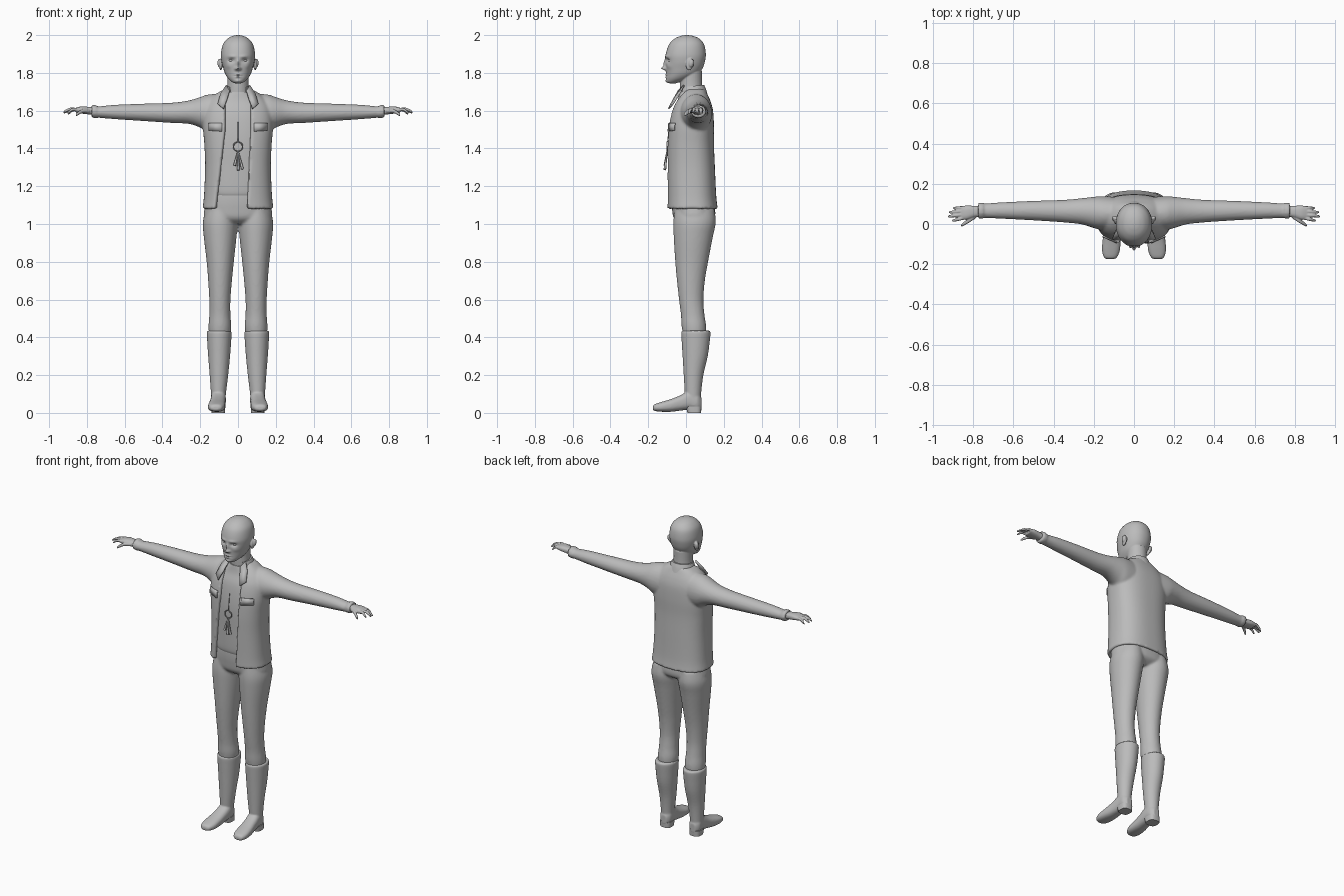
import bpy, bmesh, math
from mathutils import Vector, Matrix

cube = bpy.data.objects.get("Cube")
if cube:
    bpy.data.objects.remove(cube)

grey = bpy.data.materials.new("plain grey")
grey.use_nodes = True
COLOUR = (0.5, 0.5, 0.5, 1)
grey.diffuse_color = COLOUR
grey.node_tree.nodes["Principled BSDF"].inputs["Base Color"].default_value = COLOUR


def spline(rings, steps):
    """Smoothly interpolate a list of tuples."""
    out = []
    for i in range(len(rings) - 1):
        p0, p1, p2 = rings[max(i - 1, 0)], rings[i], rings[i + 1]
        p3 = rings[min(i + 2, len(rings) - 1)]
        for s in range(steps):
            t = s / steps
            out.append([b + t * (c - a) / 2 + t * t * (a - 2.5 * b + 2 * c - d / 2)
                        + t ** 3 * (1.5 * (b - c) + (d - a) / 2)
                        for a, b, c, d in zip(p0, p1, p2, p3)])
    return out + [list(rings[-1])]


def power(v, e):
    return math.copysign(abs(v) ** (2 / e), v)


def loft(bm, rings, axis="z", e=2.0, n=32, steps=5, side=1, opening=None, thick=0.022):
    """Skin oval sections (t, a0, a1, b0, b1) along an axis; an opening makes a C-shaped wall."""
    rows = []
    for t, a0, a1, b0, b1 in spline(rings, steps):
        ca, cb, ra, rb = (a0 + a1) / 2, (b0 + b1) / 2, (a1 - a0) / 2, (b1 - b0) / 2

        def arc(inset, lo, hi, count):
            return [(ca + (ra - inset) * power(math.cos(u), e), cb + (rb - inset) * power(math.sin(u), e))
                    for u in (lo + (hi - lo) * k / count for k in range(count + 1))]
        if opening:
            left, right = (math.asin(min(w / ra, 0.95) ** (e / 2)) for w in opening(t))
            lo, hi = left - math.pi / 2, 1.5 * math.pi - right
            section = arc(0, lo, hi, n) + arc(thick, lo, hi, n)[::-1]
        else:
            section = arc(0, 0, 2 * math.pi, n)[:-1]
        place = {"z": lambda a, b: (a * side, b, t), "x": lambda a, b: (t * side, a, b),
                 "y": lambda a, b: (a * side, t, b)}[axis]
        rows.append([bm.verts.new(place(a, b)) for a, b in section])
    m = len(rows[0])
    faces = [bm.faces.new((r[i], r[(i + 1) % m], q[(i + 1) % m], q[i]))
             for r, q in zip(rows, rows[1:]) for i in range(m)]
    faces += [bm.faces.new(rows[0][::-1]), bm.faces.new(rows[-1])]
    bmesh.ops.recalc_face_normals(bm, faces=faces)
    return [v for r in rows for v in r]


def ball(bm, centre, size, tilt=0):
    mat = Matrix.Translation(centre) @ Matrix.Rotation(tilt, 4, "X") @ Matrix.Diagonal((*size, 1))
    bmesh.ops.create_uvsphere(bm, u_segments=24, v_segments=16, radius=1, matrix=mat)


def finish(bm, name, voxel=0, smooth=0, mirror=False, angle=50):
    mesh = bpy.data.meshes.new(name)
    bm.to_mesh(mesh)
    bm.free()
    ob = bpy.data.objects.new(name, mesh)
    bpy.context.collection.objects.link(ob)
    mesh.materials.append(grey)
    bpy.ops.object.select_all(action="DESELECT")
    ob.select_set(True)
    bpy.context.view_layer.objects.active = ob
    bpy.ops.object.shade_smooth_by_angle(angle=math.radians(angle))
    if mirror:
        ob.modifiers.new("mirror", "MIRROR")
    if voxel:
        mod = ob.modifiers.new("blend", "REMESH")
        mod.mode, mod.voxel_size, mod.use_smooth_shade = "VOXEL", voxel, True
    if smooth:
        mod = ob.modifiers.new("smooth", "SMOOTH")
        mod.factor, mod.iterations = 0.5, smooth
    return ob


def plate(name, points, thick=0.008, mirror=True):
    bm = bmesh.new()
    bm.faces.new([bm.verts.new(p) for p in points])
    ob = finish(bm, name, mirror=mirror)
    mod = ob.modifiers.new("thickness", "SOLIDIFY")
    mod.thickness, mod.offset = thick, 0
    return ob


# Head: skull and jaw, sculpted face, neck, ears
bm = bmesh.new()
skull = loft(bm, [(1.745, -.018, .018, -.09, -.05), (1.752, -.032, .032, -.1, -.03),
                  (1.77, -.052, .052, -.104, .02), (1.795, -.068, .068, -.104, .065),
                  (1.825, -.078, .078, -.106, .088), (1.86, -.087, .087, -.108, .1),
                  (1.9, -.09, .09, -.107, .105), (1.95, -.08, .08, -.09, .096),
                  (1.98, -.057, .057, -.062, .072), (1.995, -.03, .03, -.03, .04),
                  (2, -.005, .005, -.003, .01)], n=96, steps=8, e=2.15)
# (x, z, spread x, spread z, push in y): sockets, brow, nose, nostrils, lips, mouth line, chin
BUMPS = [(.036, 1.866, .016, .010, .013), (.03, 1.887, .022, .007, -.005),
         (0, 1.848, .008, .022, -.013), (0, 1.824, .011, .009, -.025), (.012, 1.821, .006, .006, -.008),
         (0, 1.791, .018, .004, -.008), (0, 1.778, .015, .004, -.007), (0, 1.785, .022, .002, .005),
         (0, 1.757, .018, .009, -.007), (.05, 1.835, .016, .014, -.004)]
for v in skull:
    if v.co.y < -.03:
        v.co.y += sum(d * math.exp(-((abs(v.co.x) - x) / sx) ** 2 - ((v.co.z - z) / sz) ** 2)
                      for x, z, sx, sz, d in BUMPS)
loft(bm, [(1.62, -.08, .08, -.03, .1), (1.68, -.062, .062, -.03, .09),
          (1.74, -.056, .056, -.032, .085), (1.81, -.058, .058, -.03, .085)])
for s in (-1, 1):
    ball(bm, (.091 * s, .02, 1.845), (.009, .02, .032), -.2)
    ball(bm, (.1 * s, .028, 1.852), (.009, .013, .022), -.2)
finish(bm, "head", voxel=.0035, smooth=3)

bm = bmesh.new()
ball(bm, (.036, -.078, 1.866), (.015, .015, .011))
finish(bm, "eyes", mirror=True)

# Shirt under the jacket
bm = bmesh.new()
loft(bm, [(1.15, -.15, .15, -.078, .13), (1.18, -.158, .158, -.084, .135), (1.3, -.158, .158, -.086, .13),
          (1.45, -.165, .165, -.086, .128), (1.58, -.155, .155, -.07, .12),
          (1.65, -.115, .115, -.045, .1), (1.69, -.072, .072, -.036, .092), (1.7, -.062, .062, -.034, .09)],
     e=2.4, n=48)
finish(bm, "shirt")

# Open jacket with sleeves
bm = bmesh.new()


def front_gap(z):
    k = min(max((z - 1.08) / .42, 0), 1)
    return .05 + .022 * k, .125 - .053 * k


loft(bm, [(1.08, -.188, .188, -.1, .168), (1.15, -.18, .18, -.1, .16), (1.3, -.174, .174, -.102, .153),
          (1.42, -.178, .178, -.102, .148), (1.52, -.186, .186, -.095, .148),
          (1.6, -.18, .18, -.078, .143), (1.65, -.155, .155, -.056, .13),
          (1.69, -.113, .113, -.03, .112), (1.715, -.07, .07, -.02, .1)],
     e=2.5, n=72, opening=front_gap)
for s in (-1, 1):
    loft(bm, [(.1, -.03, .135, 1.47, 1.69), (.16, -.03, .138, 1.485, 1.685), (.2, -.02, .135, 1.51, 1.672),
              (.26, -.002, .128, 1.53, 1.654), (.35, .008, .12, 1.535, 1.642),
              (.5, .018, .115, 1.545, 1.637), (.65, .026, .108, 1.555, 1.631),
              (.745, .03, .102, 1.563, 1.622), (.75, .027, .106, 1.56, 1.63), (.775, .027, .105, 1.563, 1.63)],
         axis="x", side=s)
finish(bm, "jacket", voxel=.0075, smooth=3)

# Collar band, collar points and pocket flaps
bm = bmesh.new()
loft(bm, [(1.67, -.088, .088, -.035, .118), (1.71, -.074, .074, -.035, .106), (1.735, -.064, .064, -.033, .096)],
     n=48, opening=lambda z: (.045, .045), thick=.01)
for v in bm.verts:
    v.co.z += .1 * (v.co.y - .08)
finish(bm, "collar_band")
plate("collar_points", [(.044, -.04, 1.705), (.06, -.068, 1.655), (.077, -.092, 1.61),
                        (.107, -.07, 1.635), (.092, -.035, 1.69), (.062, -.01, 1.735)])
plate("pocket_flaps", [(.085, -.094, 1.49), (.155, -.062, 1.495), (.155, -.06, 1.535), (.085, -.09, 1.535)])

# Pendant: ring, cord and tassels
bpy.ops.mesh.primitive_torus_add(major_radius=.024, minor_radius=.003, major_segments=32, minor_segments=8,
                                 location=(0, -.1, 1.41), rotation=(math.pi / 2, 0, 0))
ring = bpy.context.object
ring.name = "pendant_ring"
ring.data.materials.append(grey)
bpy.ops.object.shade_smooth()


def rod(bm, a, b, r0, r1):
    a, b = Vector(a), Vector(b)
    mat = Matrix.Translation((a + b) / 2) @ (b - a).to_track_quat("Z", "Y").to_matrix().to_4x4()
    bmesh.ops.create_cone(bm, cap_ends=True, segments=10, radius1=r0, radius2=r1,
                          depth=(b - a).length, matrix=mat)


bm = bmesh.new()
rod(bm, (0, -.086, 1.54), (0, -.098, 1.434), .002, .002)
for x, z in ((-.018, 1.31), (.002, 1.285), (.024, 1.29)):
    rod(bm, (0, -.1, 1.388), (x, -.112, z), .003, .007)
finish(bm, "pendant_tassels")

# Hands: palm, four fingers and thumb
bm = bmesh.new()
loft(bm, [(.75, .035, .09, 1.575, 1.615), (.79, .034, .09, 1.58, 1.62),
          (.83, .022, .092, 1.585, 1.622), (.86, .022, .088, 1.59, 1.615)], axis="x", e=2.5)


def finger(start, end, r):
    def section(k, w):
        x, y, z = Vector(start).lerp(Vector(end), k)
        z += .012 * math.sin(k * math.pi)
        return x, y - w, y + w, z - w, z + w
    loft(bm, [section(0, r), section(.5, r), section(.9, r * .8), section(1, r * .3)], axis="x", n=12)


for i, (tip, drop) in enumerate(((.905, 1.585), (.926, 1.59), (.922, 1.587), (.9, 1.58))):
    finger((.845, .03 + .017 * i, 1.604), (tip, .016 + .021 * i, drop), .0085)
finger((.785, .04, 1.597), (.86, -.008, 1.575), .011)
finish(bm, "hands", voxel=.0035, smooth=3, mirror=True)

# Trousers: hips and both legs blended together
bm = bmesh.new()
loft(bm, [(1.0, -.13, .13, -.03, .11), (1.03, -.178, .178, -.064, .15), (1.08, -.178, .178, -.074, .154),
          (1.14, -.168, .168, -.078, .14), (1.22, -.15, .15, -.075, .11)], e=2.3, n=48)
for s in (-1, 1):
    loft(bm, [(.36, .05, .148, -.005, .1), (.45, .036, .156, -.022, .107), (.52, .04, .152, -.027, .098),
              (.6, .04, .152, -.037, .092), (.7, .032, .158, -.048, .1), (.8, .022, .166, -.057, .117),
              (.93, .008, .181, -.065, .142), (1.01, .002, .186, -.067, .158), (1.08, .01, .17, -.06, .15)],
         side=s)
finish(bm, "trousers", voxel=.0075, smooth=4)

# Boots: shaft with folded top, foot and heel
bm = bmesh.new()
loft(bm, [(.04, .068, .14, 0, .078), (.1, .064, .143, -.006, .08), (.2, .052, .15, -.012, .092),
          (.3, .042, .158, -.018, .115), (.38, .036, .163, -.023, .126),
          (.425, .034, .165, -.025, .13), (.435, .04, .16, -.02, .125)])
loft(bm, [(-.175, .1, .135, .015, .034), (-.165, .084, .15, .01, .046), (-.13, .07, .159, .006, .058),
          (-.08, .067, .156, .006, .073), (-.03, .066, .148, .012, .093), (.02, .064, .143, .018, .12),
          (.06, .068, .14, .014, .11), (.082, .085, .122, .02, .08)], axis="y", e=2.5)
finish(bm, "boots", voxel=.005, smooth=3, mirror=True)
bm = bmesh.new()
loft(bm, [(0, .069, .14, .008, .08), (.035, .067, .142, -.002, .082)], e=3)
finish(bm, "boot_heels", mirror=True, angle=40)
